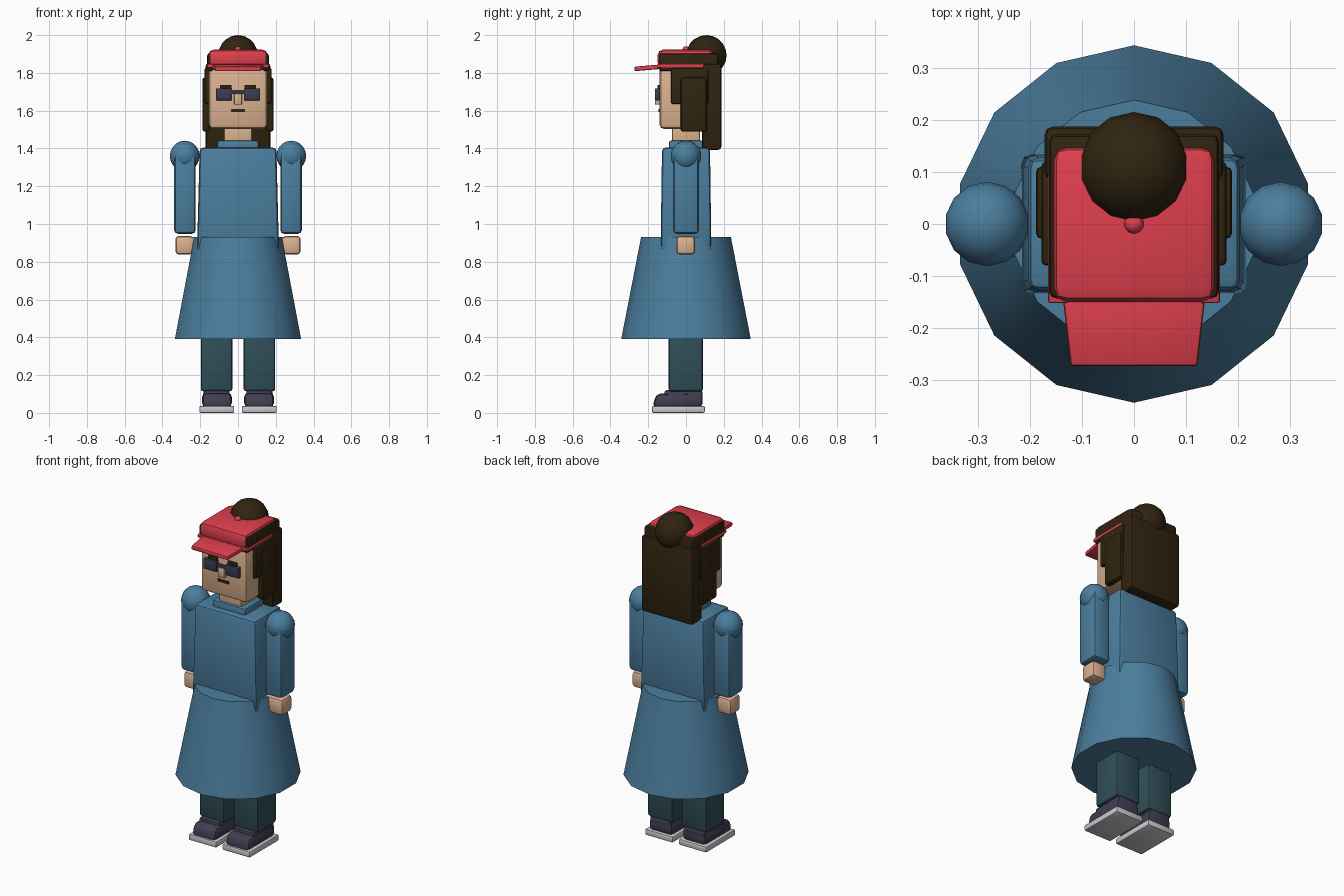
import bpy, bmesh, math
from mathutils import Vector

cube = bpy.data.objects.get("Cube")
if cube:
    bpy.data.objects.remove(cube, do_unlink=True)


def material(name, hex_code):
    """Flat colour given as an sRGB hex code."""
    srgb = [int(hex_code[i:i + 2], 16) / 255 for i in (0, 2, 4)]
    rgba = [c / 12.92 if c < 0.04 else ((c + 0.055) / 1.055) ** 2.4 for c in srgb] + [1]
    mat = bpy.data.materials.new(name)
    mat.use_nodes = True
    mat.diffuse_color = rgba
    mat.node_tree.nodes["Principled BSDF"].inputs["Base Color"].default_value = rgba
    return mat


BLUE = material("coat blue", "4B7E9E")
SKIN = material("skin", "DDB390")
HAIR = material("dark brown hair", "302410")
RED = material("cap red", "DE3F4D")
TEAL = material("trouser teal", "304F59")
SHOE = material("shoe slate", "403E50")
SOLE = material("sole grey", "C9C9CD")
LENS = material("lens navy", "3A3B50")


def finish(name, bm, mat):
    bmesh.ops.recalc_face_normals(bm, faces=bm.faces)
    mesh = bpy.data.meshes.new(name)
    bm.to_mesh(mesh)
    bm.free()
    mesh.materials.append(mat)
    mesh.shade_smooth()
    mesh.set_sharp_from_angle(angle=math.radians(38))
    obj = bpy.data.objects.new(name, mesh)
    bpy.context.scene.collection.objects.link(obj)
    return obj


def box(name, mat, x, y, z, bevel=0.015, shape=None):
    """Bevelled box from (min, max) ranges; shape() may move the corners."""
    bm = bmesh.new()
    bmesh.ops.create_cube(bm, size=1)
    for v in bm.verts:
        v.co = Vector([r[0] if c < 0 else r[1] for c, r in zip(v.co, (x, y, z))])
        if shape:
            shape(v.co)
    if bevel:
        bmesh.ops.bevel(bm, geom=bm.edges[:], offset=bevel, segments=2,
                        profile=0.5, affect='EDGES', clamp_overlap=True)
    return finish(name, bm, mat)


def wide(name, mat, half, y, z, bevel=0.015, shape=None):
    """Box centred on the middle plane."""
    return box(name, mat, (-half, half), y, z, bevel, shape)


def pair(name, mat, x, y, z, bevel=0.015, shape=None):
    """Left and right copies of a box."""
    box("left_" + name, mat, x, y, z, bevel, shape)
    box("right_" + name, mat, (-x[1], -x[0]), y, z, bevel, shape)


def ball(name, mat, centre, radius, segments=14, rings=10):
    bm = bmesh.new()
    bmesh.ops.create_uvsphere(bm, u_segments=segments, v_segments=rings, radius=radius)
    bmesh.ops.translate(bm, verts=bm.verts, vec=centre)
    return finish(name, bm, mat)


# Feet and legs
pair("sole", SOLE, (0.02, 0.205), (-0.18, 0.1), (0, 0.037), 0.008)


def slope_toe(co):
    if co.y < -0.1 and co.z > 0.08:
        co.y += 0.02
        co.z -= 0.006


pair("shoe", SHOE, (0.033, 0.19), (-0.178, 0.088), (0.03, 0.107), 0.022, slope_toe)
pair("shoe_collar", SHOE, (0.045, 0.182), (-0.115, 0.088), (0.07, 0.12), 0.012)
pair("leg", TEAL, (0.03, 0.197), (-0.092, 0.09), (0.113, 0.5))

# Skirt
bm = bmesh.new()
bmesh.ops.create_cone(bm, cap_ends=True, segments=14, radius1=0.343, radius2=0.238, depth=0.54)
bmesh.ops.translate(bm, verts=bm.verts, vec=(0, 0, 0.66))
finish("skirt", bm, BLUE)


# Torso, collar and neck
def flare(co):
    if co.z < 1:
        co.x *= 1.07
        co.y *= 1.06


wide("torso", BLUE, 0.203, (-0.127, 0.127), (0.85, 1.405), 0.02, flare)
wide("collar", BLUE, 0.11, (-0.09, 0.09), (1.38, 1.442), 0.012)
wide("neck", SKIN, 0.075, (-0.075, 0.075), (1.42, 1.54), 0.01)

# Arms and hands
pair("arm", BLUE, (0.224, 0.338), (-0.068, 0.068), (0.948, 1.38), 0.02)
pair("hand", SKIN, (0.235, 0.332), (-0.052, 0.048), (0.838, 0.937), 0.02)
pair("thumb", SKIN, (0.207, 0.25), (-0.045, 0.0), (0.88, 0.932), 0.01)
for side, sign in (("left", 1), ("right", -1)):
    ball(side + "_shoulder", BLUE, (sign * 0.282, 0, 1.36), 0.081)

# Head and face
wide("head", SKIN, 0.155, (-0.14, 0.13), (1.503, 1.86), 0.024)
wide("nose", SKIN, 0.021, (-0.165, -0.13), (1.632, 1.69), 0.006)
wide("mouth", HAIR, 0.037, (-0.146, -0.135), (1.593, 1.609), 0.002)
pair("eyebrow", HAIR, (0.034, 0.096), (-0.152, -0.135), (1.716, 1.737), 0.003)
pair("lens", LENS, (0.031, 0.117), (-0.164, -0.138), (1.655, 1.718), 0.004)
wide("glasses_bridge", LENS, 0.035, (-0.16, -0.145), (1.688, 1.706), 0.003)

# Hair
wide("hair_crown", HAIR, 0.163, (-0.143, 0.172), (1.808, 1.905), 0.014)
wide("back_hair", HAIR, 0.172, (0.086, 0.187), (1.393, 1.85), 0.016)
pair("temple_hair", HAIR, (0.146, 0.178), (-0.08, 0.12), (1.635, 1.825), 0.01)
pair("side_lock", HAIR, (0.15, 0.188), (-0.028, 0.11), (1.49, 1.775), 0.01)
ball("hair_bun", HAIR, (0, 0.108, 1.893), 0.107)


# Cap
def narrow_brim(co):
    if co.y < -0.2:
        co.x *= 0.88
        co.z -= 0.012


wide("cap", RED, 0.157, (-0.15, 0.15), (1.825, 1.923), 0.028)
wide("cap_band", RED, 0.165, (-0.152, 0.135), (1.826, 1.846), 0.005)
wide("cap_brim", RED, 0.138, (-0.273, -0.13), (1.821, 1.845), 0.007, narrow_brim)
ball("cap_button", RED, (0, 0, 1.922), 0.019, 10, 6)
